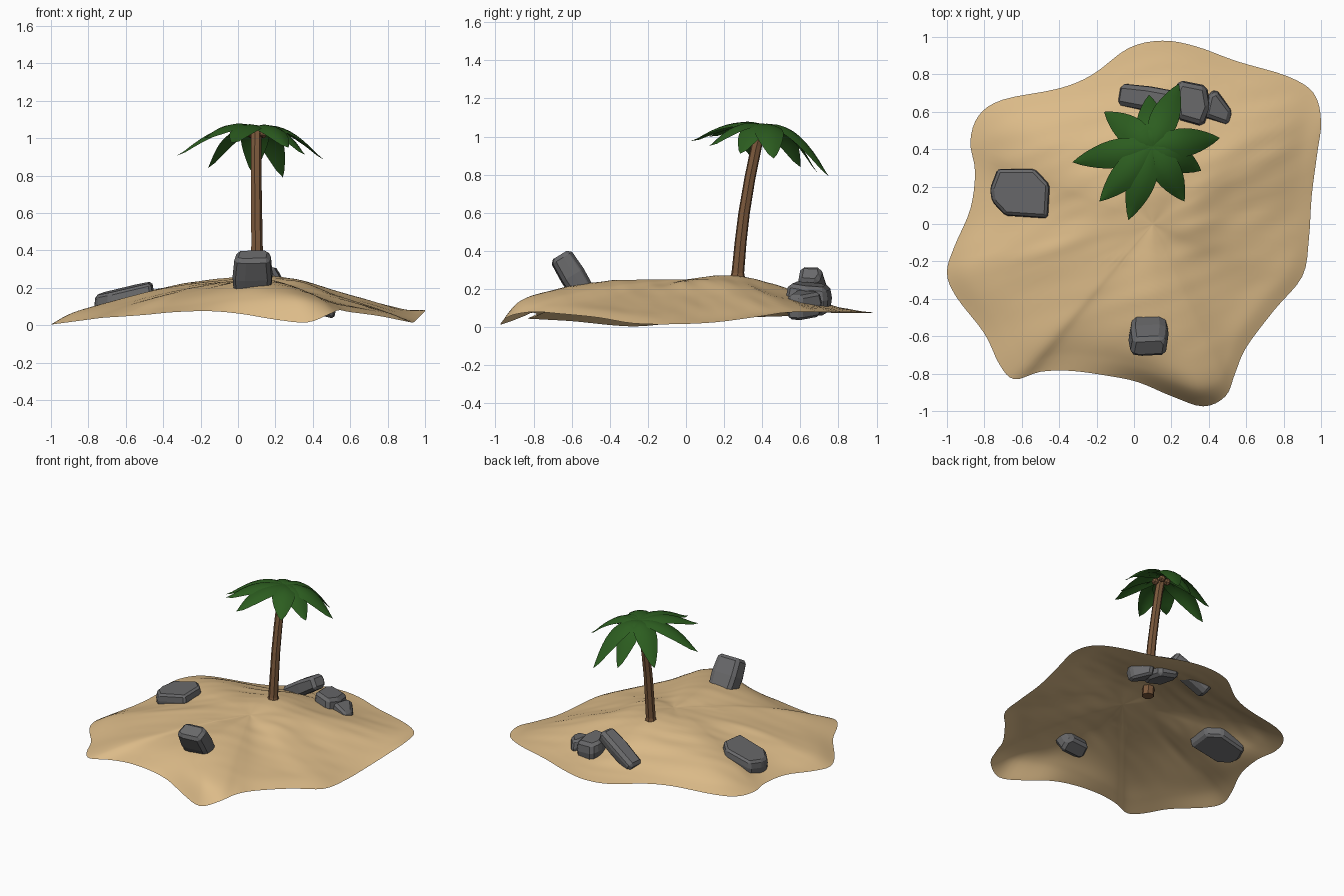
import bpy, bmesh, math
from mathutils import Vector, Euler, noise

if "Cube" in bpy.data.objects:
    bpy.data.objects.remove(bpy.data.objects["Cube"])


def material(name, rgb):
    m = bpy.data.materials.new(name)
    m.diffuse_color = (*rgb, 1)
    m.use_nodes = True
    m.node_tree.nodes["Principled BSDF"].inputs["Base Color"].default_value = m.diffuse_color
    return m


SAND = material("sand", (0.72, 0.50, 0.25))
ROCK = material("rock", (0.14, 0.14, 0.145))
BARK = material("bark", (0.20, 0.10, 0.045))
LEAF = material("leaf", (0.025, 0.11, 0.014))


def make(name, verts, faces, mat, smooth=False):
    me = bpy.data.meshes.new(name)
    me.from_pydata([tuple(v) for v in verts], [], faces)
    bm = bmesh.new()
    bm.from_mesh(me)
    bmesh.ops.recalc_face_normals(bm, faces=bm.faces)
    bm.to_mesh(me)
    bm.free()
    me.polygons.foreach_set("use_smooth", [smooth] * len(me.polygons))
    me.materials.append(mat)
    ob = bpy.data.objects.new(name, me)
    bpy.context.collection.objects.link(ob)
    return ob


def spline(pts, u, loop=False):
    """Catmull-Rom point at parameter u (0..len) through tuples."""
    n, i = len(pts), int(math.floor(u))
    f = u - i
    pick = (lambda k: pts[k % n]) if loop else (lambda k: pts[max(0, min(n - 1, k))])
    return [0.5 * (2 * b + (c - a) * f + (2 * a - 5 * b + 4 * c - d) * f * f
                   + (3 * b - a - 3 * c + d) * f ** 3)
            for a, b, c, d in zip(*(pick(i + k) for k in (-1, 0, 1, 2)))]


# Sand: open sheet between a wavy shoreline and a central ridge
shore = [(.15, .98, .075), (-.03, .94, .075), (-.22, .80, .075), (-.40, .725, .075),
         (-.70, .665, .07), (-.83, .58, .06), (-.875, .44, .055), (-.85, .28, .05),
         (-.875, .08, .04), (-.96, -.12, .015), (-1.0, -.26, .004), (-.95, -.39, .01),
         (-.80, -.585, .03), (-.72, -.75, .04), (-.64, -.83, .045), (-.50, -.79, .055),
         (-.34, -.785, .07), (-.15, -.81, .075), (.02, -.845, .06), (.20, -.92, .03),
         (.37, -.975, .015), (.49, -.92, .06), (.54, -.80, .08), (.60, -.66, .07),
         (.75, -.46, .05), (.90, -.28, .02), (.935, -.08, .015), (.95, .15, .025),
         (.98, .38, .055), (1.0, .55, .08), (.96, .70, .08), (.82, .79, .08),
         (.55, .87, .08), (.33, .95, .08)]
heights = [(.235, .16, .09, .045), (.25, .185, .12, .09), (.27, .215, .125, .09),
           (.25, .215, .16, .105), (.235, .185, .115, .065), (.225, .19, .13, .08),
           (.25, .24, .20, .14), (.22, .17, .12, .095)]
NA, NR = 136, 40
cx, cy, cz = .1, 0, .25
verts, faces = [(cx, cy, cz)], []
for a in range(NA):
    x, y, z = spline(shore, a * len(shore) / NA, True)
    ang = math.atan2(y - cy, x - cx) % (2 * math.pi)
    h = spline(heights, ang / (math.pi / 4), True)
    prof = [(0, cz), (.25, h[0]), (.5, h[1]), (.75, h[2]), (.9, h[3]), (1, z)]
    for r in range(1, NR + 1):
        t, pz = spline(prof, r / NR * 5)
        px, py = cx + (x - cx) * t, cy + (y - cy) * t
        amp = .009 * math.sin(math.pi * t) * (1 if py > -.2 else .4)
        pz += amp * noise.noise((px * 3 + py, py * 11 - px * 4, 0))
        verts.append((px, py, max(pz, 0)))
for a in range(NA):
    i, j = 1 + a * NR, 1 + (a + 1) % NA * NR
    faces.append((0, i, j))
    faces += [(i + r, i + r + 1, j + r + 1, j + r) for r in range(NR - 1)]
make("sand_island", verts, faces, SAND, True)


# Rocks: tapered prisms with chamfered edges
def rock(name, outline, height, loc, rot=(0, 0, 0), taper=.9, slope=(0, 0), bevel=.02):
    n = len(outline)
    mx = sum(p[0] for p in outline) / n
    my = sum(p[1] for p in outline) / n
    rings = []
    for top, s in ((0, taper), (.55, 1), (1, taper)):
        for px, py in outline:
            dx, dy = (px - mx) * s, (py - my) * s
            v = Vector((mx + dx, my + dy, height * top + slope[0] * dx + slope[1] * dy))
            v.rotate(Euler(rot))
            rings.append(v + Vector(loc))
    fs = [tuple(range(n)), tuple(range(2 * n, 3 * n))]
    for k in (0, n):
        fs += [(k + i, k + (i + 1) % n, k + n + (i + 1) % n, k + n + i) for i in range(n)]
    ob = make(name, rings, fs, ROCK)
    mod = ob.modifiers.new("chamfer", 'BEVEL')
    mod.width, mod.segments = bevel, 1
    mod.angle_limit = math.radians(25)


rock("front_rock", [(-.11, -.05), (-.09, .06), (.08, .07), (.11, .03), (.10, -.06), (-.06, -.07)],
     .28, (.077, -.515, .14), (.55, 0, 0))
rock("left_rock", [(-.77, .19), (-.76, .12), (-.69, .045), (-.46, .03), (-.45, .21), (-.53, .295), (-.73, .295)],
     .11, (0, 0, .083), slope=(.24, .05), taper=.95, bevel=.014)
rock("back_slab_rock", [(-.055, -.06), (.05, -.07), (.06, .04), (.01, .07), (-.05, .06)],
     .33, (-.065, .69, .11), (0, 1.02, -.14))
rock("back_middle_rock", [(.21, .70), (.24, .77), (.39, .74), (.41, .62), (.37, .52), (.23, .56)],
     .15, (0, 0, .075), slope=(-.15, -.1))
rock("back_small_rock", [(.37, .57), (.40, .70), (.44, .72), (.53, .60), (.51, .52)],
     .13, (0, 0, .05), slope=(-.25, 0), taper=.85, bevel=.015)

# Palm trunk: leaning seven-sided tube with a flared foot
path = [(.10, .265, .20, .042), (.10, .27, .255, .042), (.10, .272, .285, .034),
        (.10, .287, .45, .032), (.098, .305, .60, .031), (.096, .335, .78, .030),
        (.096, .37, .95, .030), (.098, .40, 1.05, .030)]
S = 7
tv = [(x + r * math.cos(k * math.tau / S), y + r * math.sin(k * math.tau / S), z)
      for x, y, z, r in path for k in range(S)]
tf = [(i * S + k, i * S + (k + 1) % S, (i + 1) * S + (k + 1) % S, (i + 1) * S + k)
      for i in range(len(path) - 1) for k in range(S)]
tf += [tuple(range(S)), tuple(range(len(tv) - S, len(tv)))]
make("palm_trunk", tv, tf, BARK)

# Coconuts under the crown
for i, (dx, dy) in enumerate([(.035, -.02), (-.03, .025), (.025, .04)]):
    bpy.ops.mesh.primitive_ico_sphere_add(subdivisions=1, radius=.027, location=(.1 + dx, .405 + dy, 1.025))
    nut = bpy.context.object
    nut.name = f"coconut_{i + 1}"
    nut.data.materials.append(BARK)

# Palm fronds: arched lens-shaped sheets, tips read as (x, y, z)
tips = [(.24, .75, .79), (.46, .46, .885), (.36, .285, .91), (.27, .12, .95), (-.03, .02, .975),
        (-.185, .12, 1.0), (-.33, .33, .905), (-.16, .60, .84), (.08, .69, .81)]
root, ROWS, COLS = Vector((.1, .415, 1.06)), 10, (-1, -.5, 0, .5, 1)
for i, tip in enumerate(tips):
    d = Vector(tip) - root
    side = Vector((-d.y, d.x, 0)).normalized()
    fv, ff = [], []
    for r in range(ROWS + 1):
        t = r / ROWS
        w = .012 * (1 - t) + .07 * max(0, math.sin(math.pi * t ** .85)) ** .85
        mid = root + Vector((d.x * t, d.y * t, d.z * t ** 1.7 + .03 * math.sin(math.pi * min(1, t * 1.1))))
        fv += [mid + side * w * c - Vector((0, 0, .3 * w * c * c)) for c in COLS]
    n = len(COLS)
    ff = [(r * n + c, r * n + c + 1, (r + 1) * n + c + 1, (r + 1) * n + c)
          for r in range(ROWS) for c in range(n - 1)]
    make(f"palm_frond_{i + 1}", fv, ff, LEAF, True)
